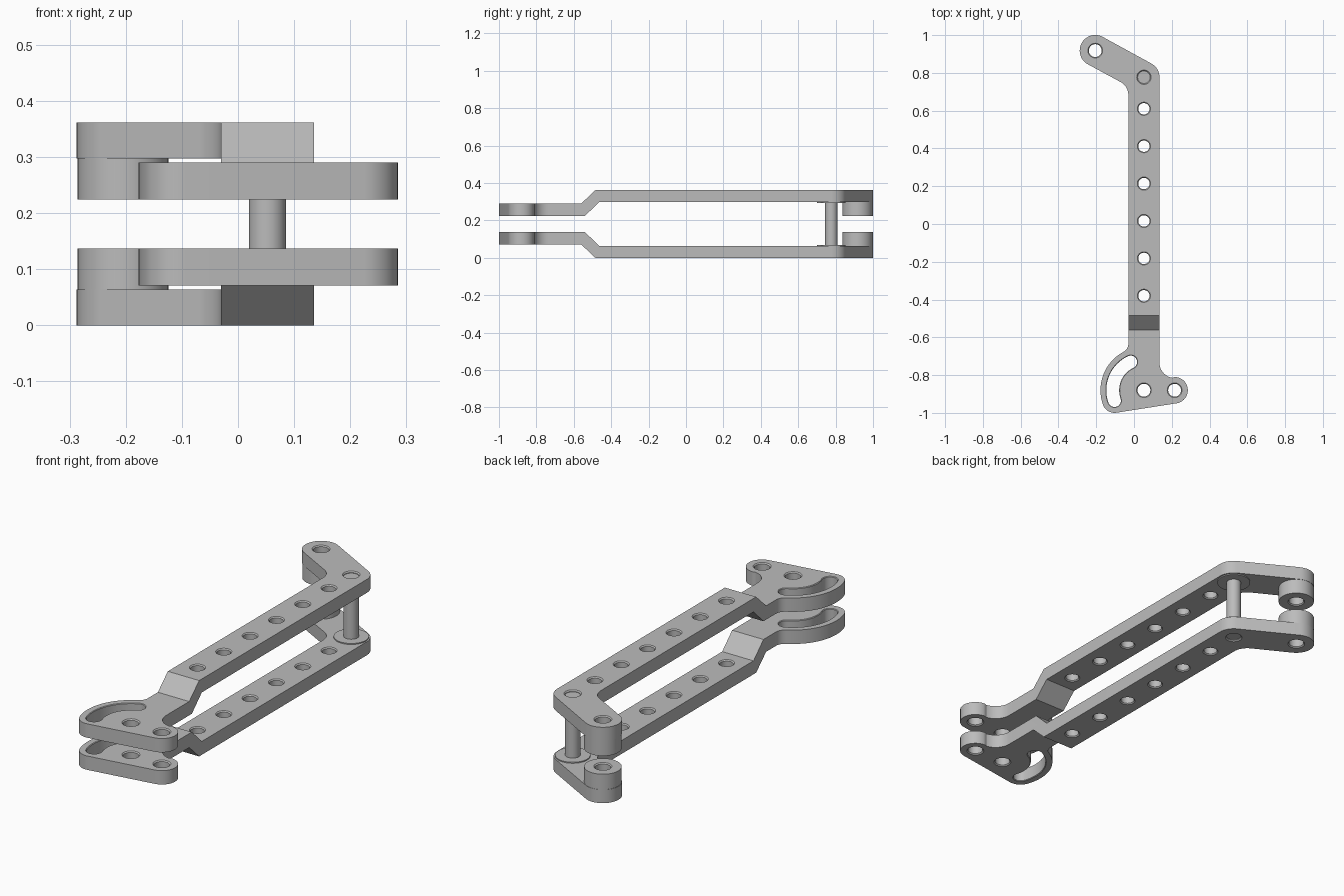
import bpy, bmesh
from math import radians, cos, sin
from mathutils import Matrix

if "Cube" in bpy.data.objects:
    bpy.data.objects.remove(bpy.data.objects["Cube"])

MID = 0.1805                   # height of the symmetry plane
TOP, UNDER = 0.361, 0.297      # raised part of the upper arm
F_TOP, F_UNDER = 0.290, 0.224  # lowered front part of the upper arm
BAR_X, HALF = 0.0525, 0.0825
PIN_Y, FORK_Y = 0.777, -0.88
TIP = (-0.205, 0.918)
EAR = (0.215, FORK_Y)

grey = bpy.data.materials.new("plain_grey")
grey.use_nodes = True
grey.diffuse_color = (0.5, 0.5, 0.5, 1)
grey.node_tree.nodes["Principled BSDF"].inputs["Base Color"].default_value = (0.5, 0.5, 0.5, 1)


def arc(c, r, a, b, n=16):
    """Points on an arc from angle a to b, in degrees."""
    return [(c[0] + r * cos(radians(a + (b - a) * i / n)),
             c[1] + r * sin(radians(a + (b - a) * i / n))) for i in range(n + 1)]


def circle(c, r):
    return arc(c, r, 0, 360, 48)[:-1]


def loft(bm, layers):
    """Closed solid through (height, outline) layers."""
    rings = [[bm.verts.new((x, y, z)) for x, y in pts] for z, pts in layers]
    for low, high in zip(rings, rings[1:]):
        for i in range(len(low)):
            bm.faces.new((low[i - 1], low[i], high[i], high[i - 1]))
    bm.faces.new(rings[0][::-1])
    bm.faces.new(rings[-1])


def make(name, solids, helper=False):
    bm = bmesh.new()
    for layers in solids:
        loft(bm, layers)
    bmesh.ops.recalc_face_normals(bm, faces=bm.faces)
    mesh = bpy.data.meshes.new(name)
    bm.to_mesh(mesh)
    bm.free()
    return add(name, mesh, helper)


def add(name, mesh, helper=False):
    obj = bpy.data.objects.new(name, mesh)
    bpy.context.collection.objects.link(obj)
    obj.hide_render = helper
    mesh.materials.clear()
    mesh.materials.append(grey)
    return obj


def smooth(obj):
    bpy.ops.object.select_all(action='DESELECT')
    obj.select_set(True)
    bpy.context.view_layer.objects.active = obj
    bpy.ops.object.shade_smooth_by_angle(angle=radians(30))


def mirrored(obj, name):
    """Copy of a part reflected through the middle height."""
    mesh = obj.data.copy()
    mesh.transform(Matrix.Translation((0, 0, 2 * MID)) @ Matrix.Diagonal((1, 1, -1, 1)))
    mesh.flip_normals()
    smooth(add(name, mesh))


def hole(shape, low, high, r, c=0.005):
    """Cutter layers with a chamfer at both mouths."""
    wide, narrow = shape(r + c), shape(r)
    return [(low - 0.01, wide), (low, wide), (low + c, narrow),
            (high - c, narrow), (high, wide), (high + 0.01, wide)]


# Plan outline of an arm
fork = (BAR_X, FORK_Y)
slot_a, slot_b, slot_r = 115, 199.4, 0.165
slot_top = arc(fork, slot_r, slot_a, slot_b, 1)[0]
slot_end = arc(fork, slot_r, slot_a, slot_b, 1)[1]
outline = (arc(TIP, HALF, 60.4, 240.4, 24)
           + arc((-0.108, 0.683), 0.078, 60.4, 0, 10)
           + arc((-0.08, -0.633), 0.05, 0, -61.8, 10)
           + arc(fork, 0.23, 118.2, slot_b, 24)[1:]
           + arc(slot_end, 0.065, slot_b, 279, 14)[1:]
           + arc(EAR, 0.07, -81, 90, 24)
           + arc((EAR[0], -0.735), 0.08, 270, 180, 12)[1:]
           + arc((BAR_X, PIN_Y), HALF, 0, 60.4, 12))
upper_arm = make("upper_arm", [[(0, outline), (0.5, outline)]])

# Cranked side profile, swept across the width
profile = [(-1.1, F_UNDER), (-0.54, F_UNDER), (-0.465, UNDER), (1.1, UNDER),
           (1.1, TOP), (-0.485, TOP), (-0.56, F_TOP), (-1.1, F_TOP)]
side = make("side_profile", [[(-0.5, profile), (0.5, profile)]], True)
side.data.transform(Matrix(((0, 0, 1, 0), (1, 0, 0, 0), (0, 1, 0, 0), (0, 0, 0, 1))))

# Spacer boss under the back tip
boss = make("tip_boss", [[(F_UNDER, circle(TIP, 0.081)), (TOP - 0.02, circle(TIP, 0.081))]], True)


# Holes and the curved slot
def round_at(c):
    return lambda r: circle(c, r)


def slot_shape(w):
    return (arc(fork, slot_r + w, slot_a, slot_b, 24)
            + arc(slot_end, w, slot_b, slot_b + 180, 12)[1:-1]
            + arc(fork, slot_r - w, slot_b, slot_a, 24)
            + arc(slot_top, w, slot_a - 180, slot_a, 12)[1:-1])


cuts = [hole(round_at((BAR_X, 0.61 - 0.198 * i)), UNDER, TOP, 0.03) for i in range(6)]
cuts += [hole(round_at((BAR_X, PIN_Y)), UNDER, TOP, 0.033),
         hole(round_at(TIP), F_UNDER, TOP, 0.034),
         hole(round_at(fork), F_UNDER, F_TOP, 0.034),
         hole(round_at(EAR), F_UNDER, F_TOP, 0.034),
         hole(slot_shape, F_UNDER, F_TOP, 0.034, 0.003)]
cutter = make("hole_cutter", cuts, True)

for tool, operation in ((side, 'INTERSECT'), (boss, 'UNION'), (cutter, 'DIFFERENCE')):
    mod = upper_arm.modifiers.new(operation.title(), 'BOOLEAN')
    mod.object, mod.operation, mod.solver = tool, operation, 'EXACT'
graph = bpy.context.evaluated_depsgraph_get()
result = bpy.data.meshes.new_from_object(upper_arm.evaluated_get(graph))
upper_arm.modifiers.clear()
upper_arm.data = result
result.materials.clear()
result.materials.append(grey)
for poly in result.polygons:
    poly.material_index = 0
for tool in (side, boss, cutter):
    bpy.data.objects.remove(tool)
smooth(upper_arm)
mirrored(upper_arm, "lower_arm")

# Pivot pin and its two thin washers
pin_c = (BAR_X, PIN_Y)
smooth(make("pivot_pin", [[(0.008, circle(pin_c, 0.033)), (TOP - 0.008, circle(pin_c, 0.033))]]))
washer = make("upper_washer", [[(UNDER - 0.005, circle(pin_c, 0.076)), (UNDER, circle(pin_c, 0.076))]])
smooth(washer)
mirrored(washer, "lower_washer")
